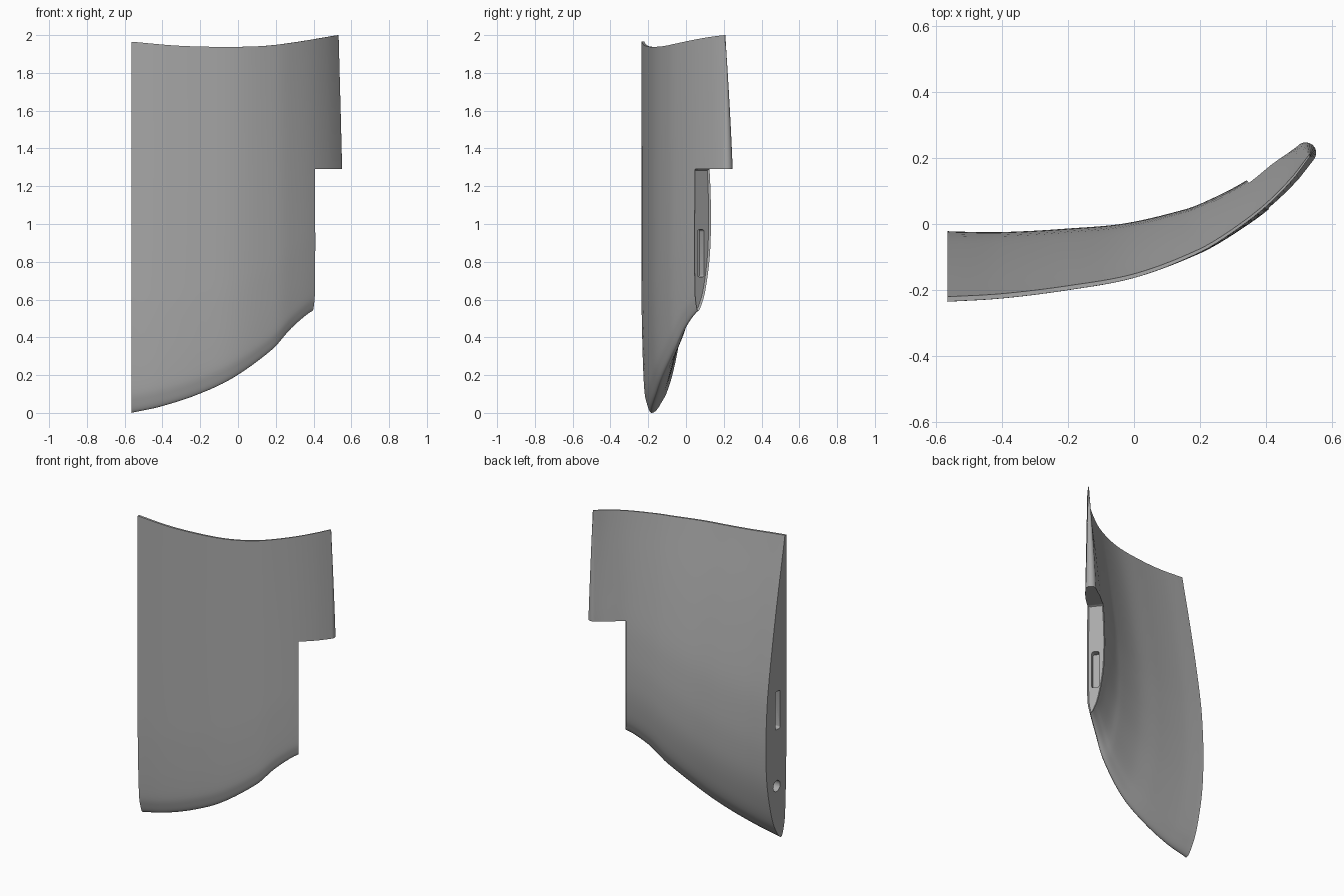
import bpy, bmesh, math
from mathutils import Vector, Matrix

if "Cube" in bpy.data.objects:
    bpy.data.objects.remove(bpy.data.objects["Cube"])


def curve(points):
    """Smooth function through (input, output) pairs."""
    n = len(points)

    def slope(i):
        a, b = points[max(i - 1, 0)], points[min(i + 1, n - 1)]
        return (b[1] - a[1]) / (b[0] - a[0])

    def value(x):
        i = 0
        while i < n - 2 and x > points[i + 1][0]:
            i += 1
        (x0, y0), (x1, y1) = points[i], points[i + 1]
        h = x1 - x0
        t = (x - x0) / h
        s = t * t * (3 - 2 * t)
        return (y0 + (y1 - y0) * s + slope(i) * h * t * (1 - t) ** 2
                - slope(i + 1) * h * t * t * (1 - t))
    return value


# Plan curve of the front, edges, and thickness along the panel
LEFT, TIP, CUT = -0.565, 0.555, 0.412
front_y = curve([(LEFT, -.235), (-.4, -.225), (-.2, -.2), (0, -.163), (.2, -.09),
                 (.3, -.035), (.41, .04), (.5, .12), (TIP, .185)])
bottom_z = curve([(LEFT, 0), (-.4, .035), (-.2, .1), (0, .195), (.2, .34),
                  (.3, .45), (.41, .54), (TIP, .6)])
top_z = curve([(LEFT, 1.965), (-.3, 1.943), (0, 1.938), (.2, 1.948), (TIP, 2)])
thickness = curve([(LEFT, .213), (0, .168), (.41, .11), (.5, .097), (TIP, .07)])
# Section from the bottom edge to the thin top edge
fullness = curve([(0, 0), (.16, .35), (.22, .52), (.32, .72), (.45, .93), (.55, 1),
                  (.63, .98), (.71, .9), (.81, .68), (.9, .42), (1, .07)])
front_inset = curve([(0, .25), (.16, .13), (.22, .08), (.32, .045), (.45, .015),
                     (.55, 0), (1, 0)])


def frame(x):
    """Direction along the panel and direction towards its back."""
    e = .002
    along = Vector((2 * e, front_y(x + e) - front_y(x - e), 0)).normalized()
    if x < LEFT + e:
        along = Vector((1, 0, 0))
    return along, Vector((-along.y, along.x, 0))


ROWS = 44


def column(bm, x, turn):
    along, back = frame(x)
    front_row, back_row = [], []
    for i in range(ROWS + 1):
        v = i / ROWS
        w = v * v
        size = thickness(x)
        inset = front_inset(v) * size
        t = fullness(v) * size
        lean = .03 * w * max(0, x / TIP) ** 2
        z = bottom_z(x) + w * (top_z(x) - bottom_z(x))
        mid = Vector((x, front_y(x), z)) + back * (lean + inset + t / 2)
        mid += along * math.sin(turn) * t / 2
        side = back * math.cos(turn) * t / 2
        front_row.append(bm.verts.new(mid - side))
        back_row.append(bm.verts.new(mid + side))
    return front_row + back_row[::-1]


def make_object(name, bm):
    mesh = bpy.data.meshes.new(name)
    bmesh.ops.recalc_face_normals(bm, faces=bm.faces)
    bm.to_mesh(mesh)
    bm.free()
    obj = bpy.data.objects.new(name, mesh)
    bpy.context.collection.objects.link(obj)
    return obj


# Curved panel with a rounded nose along its free edge
bm = bmesh.new()
steps = 48
stations = [(LEFT + (TIP - LEFT) * i / steps, 0) for i in range(steps + 1)]
stations += [(TIP, math.pi / 2 * i / 6) for i in range(1, 7)]
loops = [column(bm, x, turn) for x, turn in stations]
for a, b in zip(loops, loops[1:]):
    for i in range(len(a)):
        j = (i + 1) % len(a)
        bm.faces.new((a[i], a[j], b[j], b[i]))
bm.faces.new(loops[0])
bmesh.ops.remove_doubles(bm, verts=bm.verts, dist=.0003)
panel = make_object("curved_panel", bm)


def cut(cutter):
    cutter.hide_render = True
    mod = panel.modifiers.new("cut", 'BOOLEAN')
    mod.operation = 'DIFFERENCE'
    mod.solver = 'EXACT'
    mod.object = cutter
    bpy.context.view_layer.objects.active = panel
    bpy.ops.object.modifier_apply(modifier=mod.name)
    bpy.data.objects.remove(cutter)


def box_cutter(name, centre, along, size, rounding=0):
    bm = bmesh.new()
    bmesh.ops.create_cube(bm, size=1)
    bmesh.ops.scale(bm, vec=size, verts=bm.verts)
    if rounding:
        edges = [e for e in bm.edges
                 if abs(e.verts[0].co.x - e.verts[1].co.x) > size[0] / 2]
        bmesh.ops.bevel(bm, geom=edges, offset=rounding, segments=4, affect='EDGES', profile=.5)
    turn = Matrix.Rotation(math.atan2(along.y, along.x), 4, 'Z')
    bmesh.ops.transform(bm, matrix=Matrix.Translation(centre) @ turn, verts=bm.verts)
    return make_object(name, bm)


# Notch below the flange
along, back = frame(CUT)
end = Vector((CUT, front_y(CUT), 0))
cut(box_cutter("notch_cutter", end + along * .25 + Vector((0, 0, .54)), along, (.5, 1, 1.5)))

# Shallow lip around the notch end face
bm = bmesh.new()
bm.from_mesh(panel.data)
bm.normal_update()
end_faces = [f for f in bm.faces if f.normal.dot(along) > .999
             and abs((f.calc_center_median() - end).dot(along)) < .002]
bmesh.ops.inset_region(bm, faces=end_faces, thickness=.008, depth=-.01)
bm.to_mesh(panel.data)
bm.free()

# Latch slots in both ends
cut(box_cutter("notch_slot_cutter", end + back * .055 + Vector((0, 0, .845)),
               along, (.1, .045, .25), .012))
cut(box_cutter("end_slot_cutter", Vector((LEFT, -.145, .845)),
               Vector((1, 0, 0)), (.1, .05, .25), .012))

# Round hole in the flat end
bm = bmesh.new()
bmesh.ops.create_cone(bm, cap_ends=True, segments=24, radius1=.036, radius2=.036, depth=.12,
                      matrix=Matrix.Translation((LEFT, -.135, .35))
                      @ Matrix.Rotation(math.pi / 2, 4, 'Y'))
cut(make_object("hole_cutter", bm))

# Colour and shading
grey = bpy.data.materials.new("plain_grey")
grey.use_nodes = True
colour = (.4, .4, .4, 1)
grey.diffuse_color = colour
grey.node_tree.nodes["Principled BSDF"].inputs["Base Color"].default_value = colour
panel.data.materials.clear()
panel.data.materials.append(grey)
for face in panel.data.polygons:
    face.material_index = 0
bpy.ops.object.select_all(action='DESELECT')
panel.select_set(True)
bpy.context.view_layer.objects.active = panel
bpy.ops.object.shade_smooth_by_angle(angle=math.radians(35))
